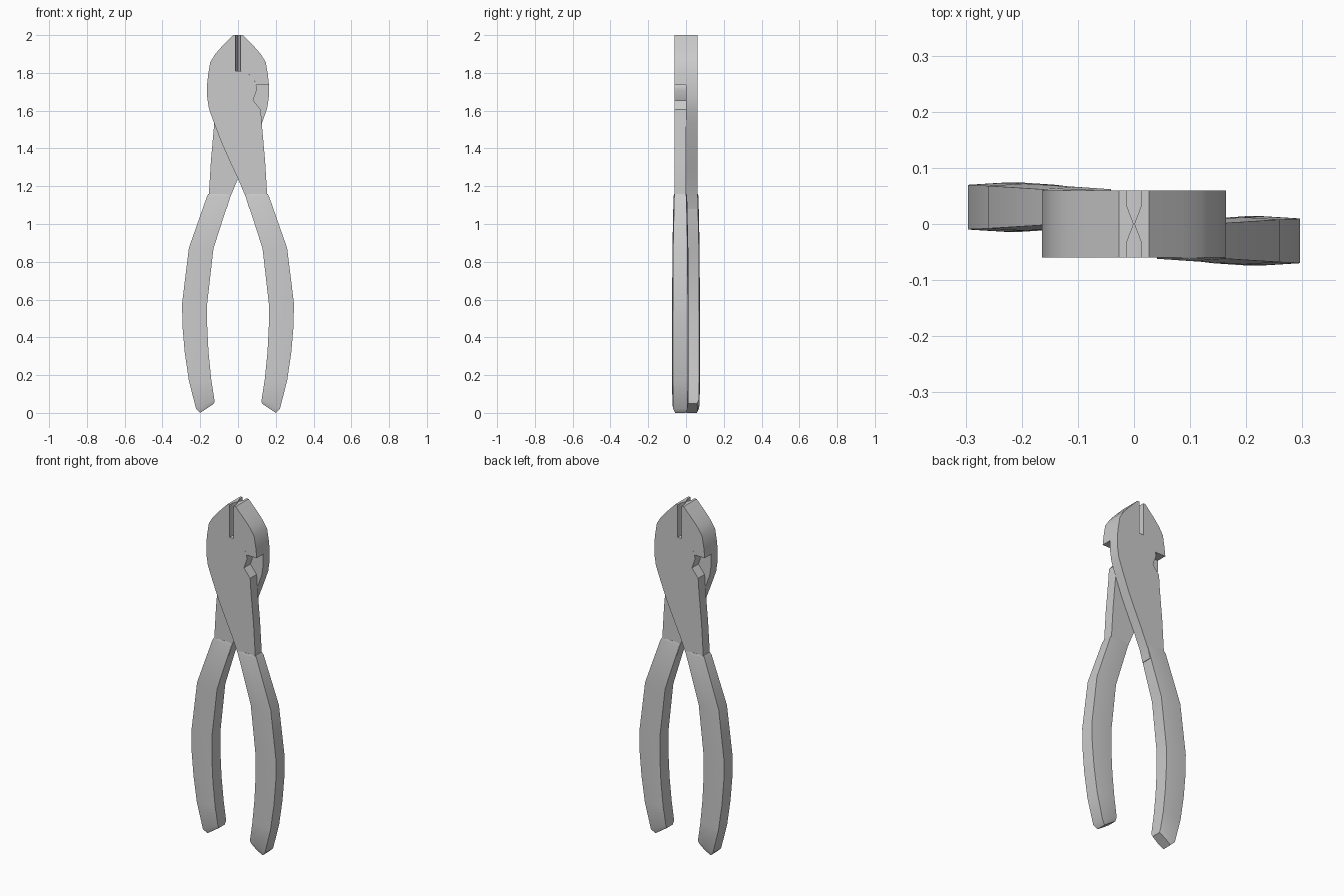
import bpy, bmesh
from math import sin, cos, pi, radians

if "Cube" in bpy.data.objects:
    bpy.data.objects.remove(bpy.data.objects["Cube"])

PIVOT_Z, PIVOT_R = 1.71, 0.1


def finish(name, bm, angle=32):
    """Make the part for the front half and its half-turn twin for the back half."""
    bmesh.ops.recalc_face_normals(bm, faces=bm.faces)
    mesh = bpy.data.meshes.new(name)
    bm.to_mesh(mesh)
    bm.free()
    mesh.shade_smooth()
    mesh.set_sharp_from_angle(angle=radians(angle))
    for side, turn in (("front", 0), ("back", pi)):
        ob = bpy.data.objects.new(f"{side}_{name}", mesh)
        ob.rotation_euler.z = turn
        bpy.context.collection.objects.link(ob)


def loft(rings):
    """Skin a list of equal-length closed rings and cap both ends."""
    bm = bmesh.new()
    vs = [[bm.verts.new(p) for p in r] for r in rings]
    n = len(vs[0])
    for a, b in zip(vs, vs[1:]):
        for i in range(n):
            j = (i + 1) % n
            bm.faces.new((a[i], a[j], b[j], b[i]))
    bm.faces.new(vs[0])
    bm.faces.new(vs[-1])
    return bm


def plate(profile, y0, y1):
    return loft([[(x, y, z) for x, z in profile] for y in (y0, y1)])


def arc(a0, a1, n=10):
    """Points along the pivot disc rim, angles in degrees."""
    angles = [radians(a0 + (a1 - a0) * i / n) for i in range(n + 1)]
    return [(PIVOT_R * cos(a), PIVOT_Z + PIVOT_R * sin(a)) for a in angles]


# Steel half: jaw, pivot disc and crossing neck
jaw_edge = [(-.0135, 2), (-.027, 2), (-.085, 1.94), (-.12, 1.9), (-.147, 1.857),
            (-.158, 1.79), (-.164, 1.735)]
shank = [(-.163, 1.67), (-.154, 1.61), (-.127, 1.535), (-.085, 1.425), (-.04, 1.325),
         (0, 1.24), (.042, 1.14), (.06, 1.08), (.15, 1.08), (.154, 1.16),
         (.143, 1.34), (.125, 1.54), (.121, 1.605), (.08, 1.655)]
finish("jaw_and_neck", plate(jaw_edge + shank + arc(0, 97.7), -.06, 0))

# Far side of the jaw, full thickness above the pivot notch
finish("jaw_block", plate(jaw_edge + arc(165.5, 97.7), 0, .06))

# Wedge-shaped cutting edge
wedge = [(-.0135, -.034), (-.0005, 0), (-.0135, .034)]
finish("cutting_edge", loft([[(x, y, z) for x, y in wedge] for z in (1.81, 2)]))

# Grip: outer x, z, inner x, z, half thickness, lofted with a crowned section
grip = [(.156, 1.16, .042, 1.16, .032), (.164, 1.147, .041, 1.147, .036),
        (.26, .873, .13, .87, .042), (.296, .58, .163, .58, .0435),
        (.294, .46, .163, .46, .044), (.282, .32, .156, .32, .044),
        (.26, .17, .142, .18, .044), (.222, .022, .125, .07, .042),
        (.2, 0, .126, .05, .032)]
rings = []
for xo, zo, xi, zi, h in grip:
    yc, e = -.03, h - .004
    xm, zm = (xo + xi) / 2, (zo + zi) / 2
    rings.append([(xo, yc - e, zo), (xm, yc - h, zm), (xi, yc - e, zi),
                  (xi, yc + e, zi), (xm, yc + h, zm), (xo, yc + e, zo)])
finish("grip", loft(rings))
